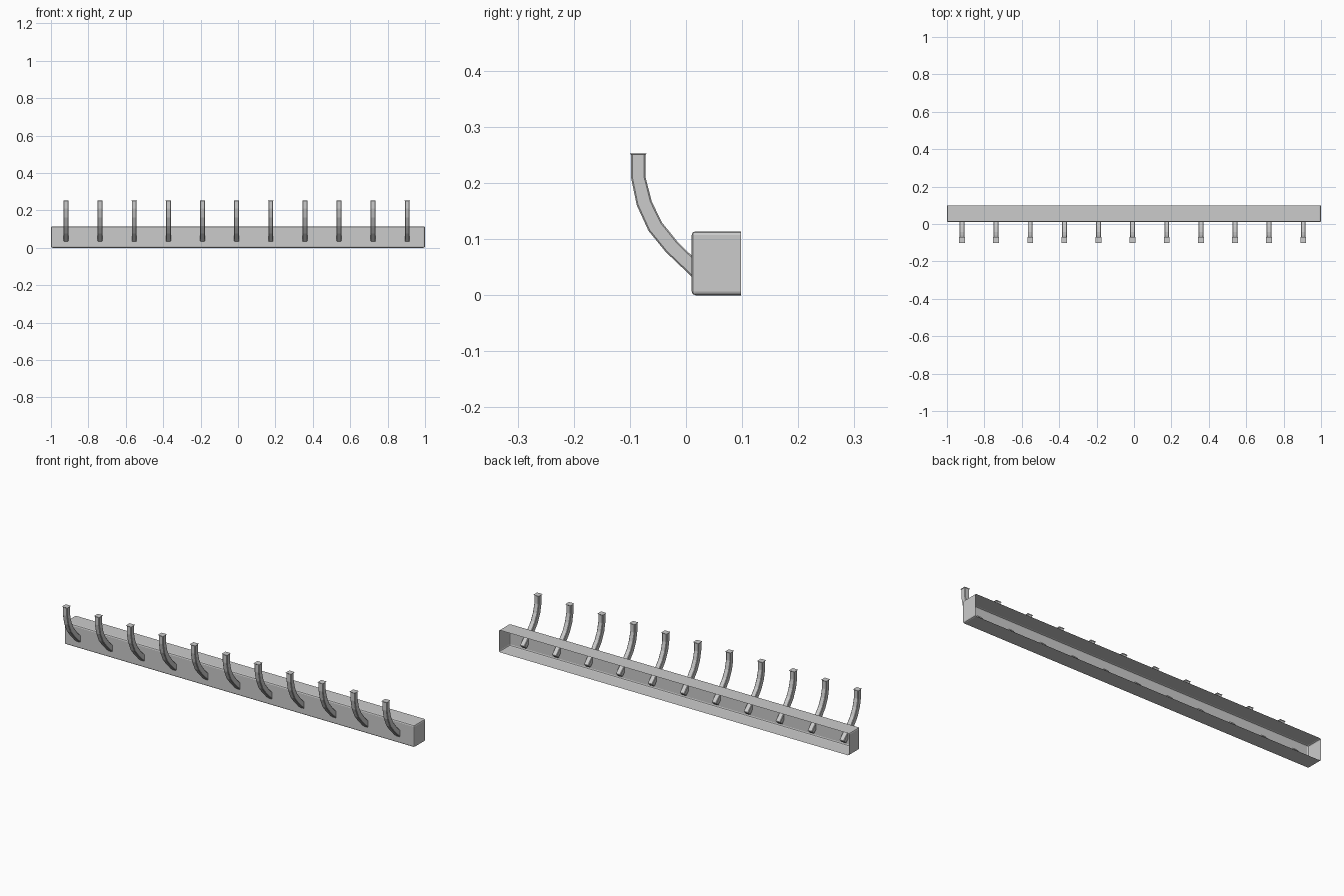
import bpy, bmesh

if "Cube" in bpy.data.objects:
    bpy.data.objects.remove(bpy.data.objects["Cube"])

def finish(bm, name):
    bmesh.ops.recalc_face_normals(bm, faces=bm.faces)
    mesh = bpy.data.meshes.new(name)
    bm.to_mesh(mesh)
    bm.free()
    obj = bpy.data.objects.new(name, mesh)
    bpy.context.collection.objects.link(obj)
    return obj

# Rail: thin box with rounded edges, open at the back
bm = bmesh.new()
bmesh.ops.create_cube(bm, size=1)
for v in bm.verts:
    v.co = (v.co.x * 2, 0.054 + v.co.y * 0.088, 0.057 + v.co.z * 0.114)
bm.normal_update()
back = [f for f in bm.faces if f.normal.y > 0.9]
bmesh.ops.delete(bm, geom=back, context='FACES')
edges = [e for e in bm.edges if not e.is_boundary]
bmesh.ops.bevel(bm, geom=edges, offset=0.007, offset_type='OFFSET',
                segments=2, profile=0.5, affect='EDGES')
finish(bm, "rail")

# Hook: curved side profile (y, z), outer and inner edges, passing through the rail front
outer = [(-.098, .253), (-.098, .21), (-.088, .161), (-.067, .115), (-.036, .077), (.026, .018)]
inner = [(-.072, .253), (-.072, .21), (-.061, .167), (-.043, .130), (-.014, .094), (.046, .036)]
HALF = 0.013

def make_hook(name, x):
    bm = bmesh.new()
    rings = [[bm.verts.new((x + s * HALF, p[0], p[1]))
              for s, p in ((-1, o), (1, o), (1, i), (-1, i))]
             for o, i in zip(outer, inner)]
    for a, b in zip(rings, rings[1:]):
        for k in range(4):
            n = (k + 1) % 4
            bm.faces.new((a[k], a[n], b[n], b[k]))
    bm.faces.new(rings[0])
    bm.faces.new(rings[-1])
    # soften the long corners and the tips
    bm.normal_update()
    ring_of = {v: r for r, ring in enumerate(rings) for v in ring}
    edges = [e for e in bm.edges
             if ring_of[e.verts[0]] != ring_of[e.verts[1]]
             or ring_of[e.verts[0]] in (0, len(rings) - 1)]
    bmesh.ops.bevel(bm, geom=edges, offset=0.0025, offset_type='OFFSET',
                    segments=1, profile=0.5, affect='EDGES')
    finish(bm, name)

for n in range(11):
    make_hook(f"hook_{n + 1}", -0.92 + n * 0.1825)
